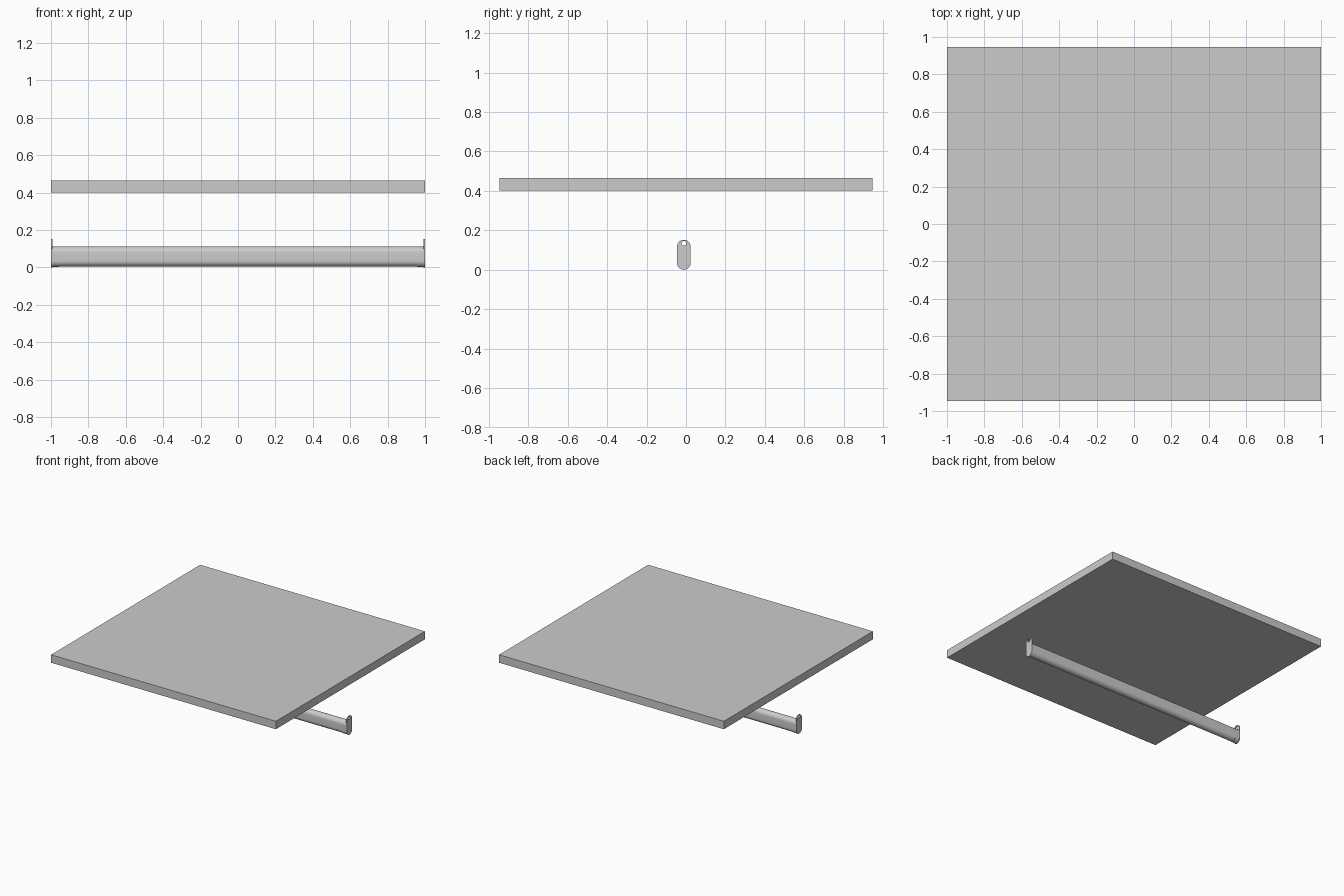
import bpy, bmesh
from math import sin, cos, pi

if "Cube" in bpy.data.objects:
    bpy.data.objects.remove(bpy.data.objects["Cube"])

YC = -0.011  # bar centre line in y


def arc(y, z, r, a0, a1, n):
    return [(y + r * cos(a0 + (a1 - a0) * i / n), z + r * sin(a0 + (a1 - a0) * i / n))
            for i in range(n + 1)]


def stadium(r, z0, z1, n=16):
    return arc(YC, z1 - r, r, 0, pi, n) + arc(YC, z0 + r, r, pi, 2 * pi, n)


def finish(name, bm, smooth=True):
    bmesh.ops.recalc_face_normals(bm, faces=bm.faces[:])
    mesh = bpy.data.meshes.new(name)
    bm.to_mesh(mesh)
    bm.free()
    ob = bpy.data.objects.new(name, mesh)
    bpy.context.collection.objects.link(ob)
    if smooth:
        bpy.ops.object.select_all(action='DESELECT')
        ob.select_set(True)
        bpy.context.view_layer.objects.active = ob
        bpy.ops.object.shade_smooth_by_angle(angle=0.6)
    return ob


def loft(name, sections):
    """Closed solid through (x, profile) sections."""
    bm = bmesh.new()
    rings = [[bm.verts.new((x, y, z)) for y, z in prof] for x, prof in sections]
    for a, b in zip(rings, rings[1:]):
        for i in range(len(a)):
            j = (i + 1) % len(a)
            bm.faces.new((a[i], a[j], b[j], b[i]))
    bm.faces.new(rings[0])
    bm.faces.new(rings[-1])
    return finish(name, bm)


def holed_plate(name, loops, x0, x1):
    bm = bmesh.new()
    edges = []
    for loop in loops:
        vs = [bm.verts.new((x0, y, z)) for y, z in loop]
        edges += [bm.edges.new((vs[i - 1], vs[i])) for i in range(len(vs))]
    bmesh.ops.triangle_fill(bm, edges=edges, use_beauty=True)
    ext = bmesh.ops.extrude_face_region(bm, geom=bm.faces[:])
    verts = [g for g in ext['geom'] if isinstance(g, bmesh.types.BMVert)]
    bmesh.ops.translate(bm, verts=verts, vec=(x1 - x0, 0, 0))
    return finish(name, bm)


# Flat slab on top
bm = bmesh.new()
bmesh.ops.create_cube(bm, size=1)
bmesh.ops.scale(bm, verts=bm.verts[:], vec=(2, 1.894, 0.064))
bmesh.ops.translate(bm, verts=bm.verts[:], vec=(0, 0, 0.433))
finish("ceiling_slab", bm, smooth=False)

# Long bar with rounded top and bottom
body = stadium(0.031, 0.004, 0.112)
loft("hanging_bar", [(-0.994, body), (0.994, body)])


# Diagonally cut cradle that grips the bar at each end
def cradle(top):
    return [(YC + 0.033, top)] + [(YC - 0.033, top)] + arc(YC, 0.035, 0.033, pi, 2 * pi, 16)


for side, label in ((-1, "left"), (1, "right")):
    loft(label + "_cradle", [(side * 0.994, cradle(0.095)), (side * 0.957, cradle(0.05))])
    # Rounded end plate with a suspension hole
    holed_plate(label + "_end_plate",
                [stadium(0.034, 0, 0.152), arc(YC, 0.134, 0.012, 0, 2 * pi, 20)[:-1]],
                side * 0.993, side * 1.0)
